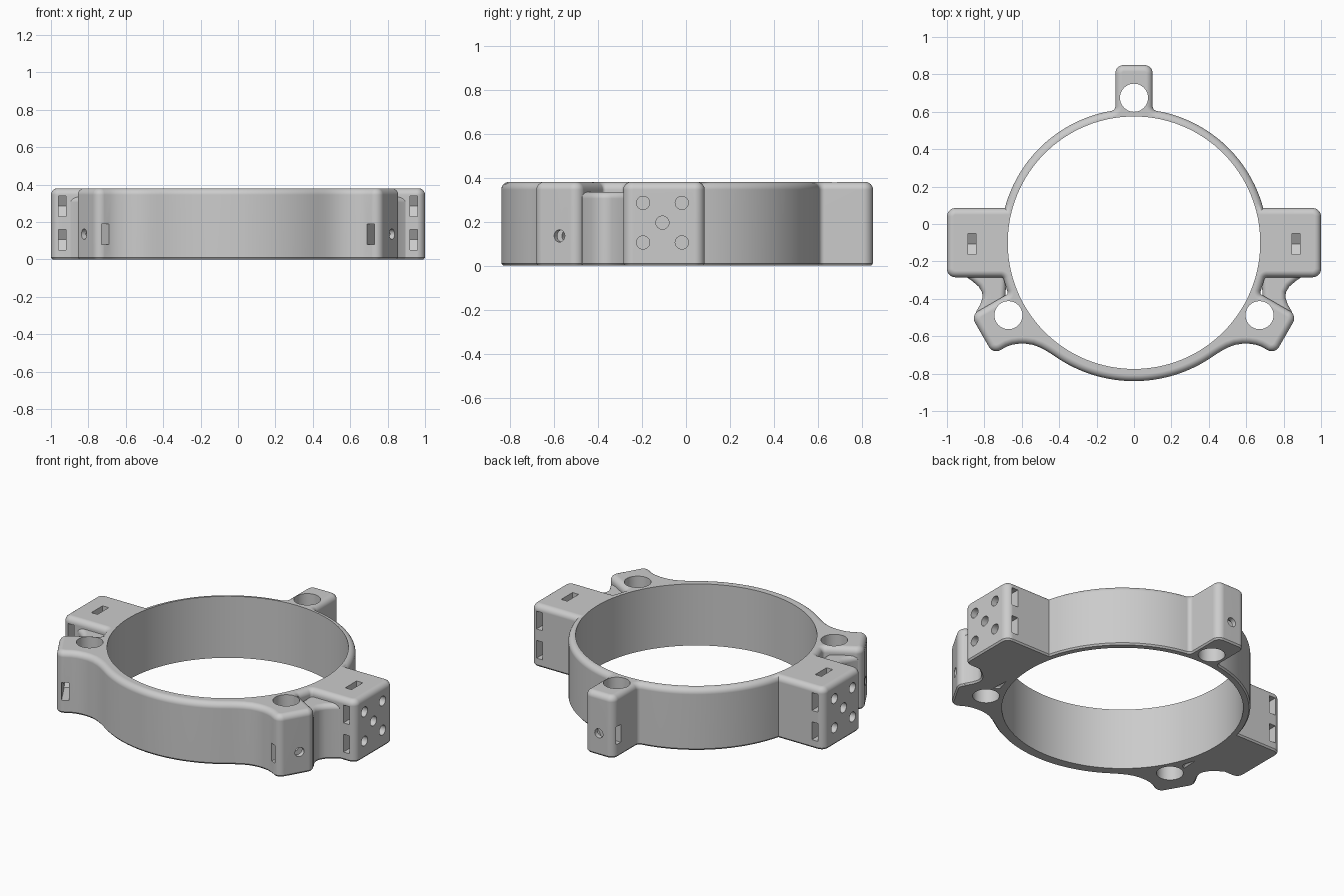
import bpy, bmesh, math
from mathutils import Vector as V

if "Cube" in bpy.data.objects:
    bpy.data.objects.remove(bpy.data.objects["Cube"])

H = 0.38                 # overall height
MID = V((0, -0.10, 0))   # ring centre
Z = V((0, 0, 1))

grey = bpy.data.materials.new("light grey plastic")
grey.use_nodes = True
colour = (0.6, 0.6, 0.6, 1)
grey.diffuse_color = colour
grey.node_tree.nodes["Principled BSDF"].inputs["Base Color"].default_value = colour


def make(name, bm):
    bmesh.ops.recalc_face_normals(bm, faces=bm.faces)
    mesh = bpy.data.meshes.new(name)
    bm.to_mesh(mesh)
    bm.free()
    mesh.materials.append(grey)
    ob = bpy.data.objects.new(name, mesh)
    bpy.context.collection.objects.link(ob)
    return ob


def loft(name, loops):
    """Closed solid through equal-length loops of points."""
    bm = bmesh.new()
    rings = [[bm.verts.new(p) for p in loop] for loop in loops]
    n = len(rings[0])
    for a, b in zip(rings, rings[1:]):
        for i in range(n):
            j = (i + 1) % n
            bm.faces.new((a[i], a[j], b[j], b[i]))
    bm.faces.new(rings[0][::-1])
    bm.faces.new(rings[-1])
    return make(name, bm)


def rounded(points):
    """Round each (x, y, radius) corner of a closed outline."""
    out = []
    for i, (x, y, r) in enumerate(points):
        p = V((x, y))
        if r == 0:
            out.append(p)
            continue
        a = (V(points[i - 1][:2]) - p).normalized()
        b = (V(points[(i + 1) % len(points)][:2]) - p).normalized()
        half = a.angle(b) / 2
        centre = p + (a + b).normalized() * r / math.sin(half)
        start = (p + a * r / math.tan(half) - centre).normalized()
        end = (p + b * r / math.tan(half) - centre).normalized()
        sweep = start.angle(end)
        for k in range(9):
            t = sweep * k / 8
            q = (start * math.sin(sweep - t) + end * math.sin(t)) / math.sin(sweep)
            out.append(centre + q * r)
    return out


def inset(outline, d):
    """Move a counter-clockwise outline inwards by d."""
    res = []
    for i, p in enumerate(outline):
        e = (p - outline[i - 1]).normalized()
        f = (outline[(i + 1) % len(outline)] - p).normalized()
        m, n = V((-e.y, e.x)), V((-f.y, f.x))
        res.append(p + (m + n) * d / (1 + m.dot(n)))
    return res


def slab(name, outline, top, r):
    """Extrude with a fine bottom chamfer and a rounded top edge."""
    levels = [(0, 0.008), (0.01, 0)]
    for k in range(7):
        a = k / 6 * math.pi / 2
        levels.append((top - r + r * math.sin(a), r * (1 - math.cos(a))))
    return loft(name, [[(p.x, p.y, z) for p in inset(outline, d)] for z, d in levels])


def boolean(body, other, op):
    mod = body.modifiers.new(op, 'BOOLEAN')
    mod.object, mod.operation, mod.solver = other, op, 'EXACT'
    bpy.context.view_layer.objects.active = body
    bpy.ops.object.modifier_apply(modifier=mod.name)
    bpy.data.objects.remove(other)


def bore(body, a, b, r, n=32):
    """Round hole from a to b."""
    axis = (b - a).normalized()
    u = axis.orthogonal().normalized()
    w = axis.cross(u)
    ring = [u * r * math.cos(t) + w * r * math.sin(t)
            for t in (2 * math.pi * k / n for k in range(n))]
    boolean(body, loft("hole_cutter", [[a + q for q in ring], [b + q for q in ring]]),
            'DIFFERENCE')


def nut_slot(body, centre, opening, axis, length):
    """Flat pocket with a V-shaped end that holds a hex nut."""
    side = opening.cross(axis)
    w = 0.055
    t = w * math.tan(math.pi / 6)
    shape = [(-w, length), (-w, -t), (0, -2 * t), (w, -t), (w, length)]
    pts = [centre + side * a + opening * b for a, b in shape]
    boolean(body, loft("slot_cutter", [[p + axis * s for p in pts] for s in (-0.021, 0.021)]),
            'DIFFERENCE')


def arc(r, start, end, n):
    out = []
    for k in range(n + 1):
        a = math.radians(start + (end - start) * k / n)
        out.append((r * math.cos(a), MID.y + r * math.sin(a), 0))
    return out


# Outline of one half: back lug, ring wall, side block, front lug, front wall
half = [(0.1, 0.85, 0.045), (0.1, 0.608, 0.025)]
half += arc(0.715, 78, 15, 24)
half += [(1, 0.085, 0.045), (1, -0.285, 0.045), (0.70, -0.285, 0.015),
         (0.673, -0.373, 0.015), (0.873, -0.488, 0.045), (0.753, -0.696, 0.045),
         (0.68, -0.655, 0), (0.65, -0.645, 0), (0.615, -0.64, 0), (0.58, -0.64, 0),
         (0.54, -0.646, 0), (0.5, -0.661, 0), (0.465, -0.68, 0)]
half += arc(0.74, -54.5, -88, 18)
outline = half + [(-x, y, r) for x, y, r in reversed(half)]
body = slab("mounting_ring", rounded(outline)[::-1], H, 0.035)

# Lower webs joining each side block to its front lug
web = [(0.92, -0.25, 0), (0.895, -0.285, 0), (0.865, -0.305, 0), (0.83, -0.335, 0),
       (0.812, -0.365, 0), (0.81, -0.395, 0), (0.822, -0.43, 0), (0.845, -0.47, 0),
       (0.8, -0.53, 0), (0.69, -0.43, 0), (0.68, -0.25, 0)]
for s in (1, -1):
    pts = [V((s * x, y)) for x, y, r in web]
    boolean(body, slab("web", pts[::-1] if s == 1 else pts, 0.335, 0.03), 'UNION')

# Main opening
bore(body, MID - Z, MID + Z, 0.675, 128)

# Lugs: rod hole, set-screw hole and nut slot
for deg, s in ((90, -1), (-30, 1), (210, -1)):
    a = math.radians(deg)
    out = V((math.cos(a), math.sin(a), 0))
    across = out.cross(Z) * s          # side on which the slot opens
    rod = MID + out * 0.775
    bore(body, rod - Z, rod + Z, 0.075, 48)
    screw = MID + Z * 0.135
    bore(body, screw + out * 0.8, screw + out, 0.028)
    nut_slot(body, screw + out * 0.90, across, out, 0.22)

# Side blocks: five screw holes and their nut slots
for s in (1, -1):
    X = V((s, 0, 0))
    centre = V((0, -0.107, 0.195))
    bore(body, centre + X * 0.80, centre + X * 1.1, 0.03)
    nut_slot(body, centre + X * 0.867, Z, X, 0.3)
    for dy in (-1, 1):
        for dz in (-1, 1):
            p = centre + V((0, dy * 0.088, dz * 0.09))
            bore(body, p + X * 0.90, p + X * 1.1, 0.03)
            nut_slot(body, p + X * 0.94, V((0, dy, 0)), X, 0.14)

# Smooth curved walls, crisp edges
bpy.ops.object.select_all(action='DESELECT')
body.select_set(True)
bpy.context.view_layer.objects.active = body
bpy.ops.object.shade_smooth_by_angle(angle=math.radians(30))
weighted = body.modifiers.new("weighted_normals", 'WEIGHTED_NORMAL')
weighted.keep_sharp = True
